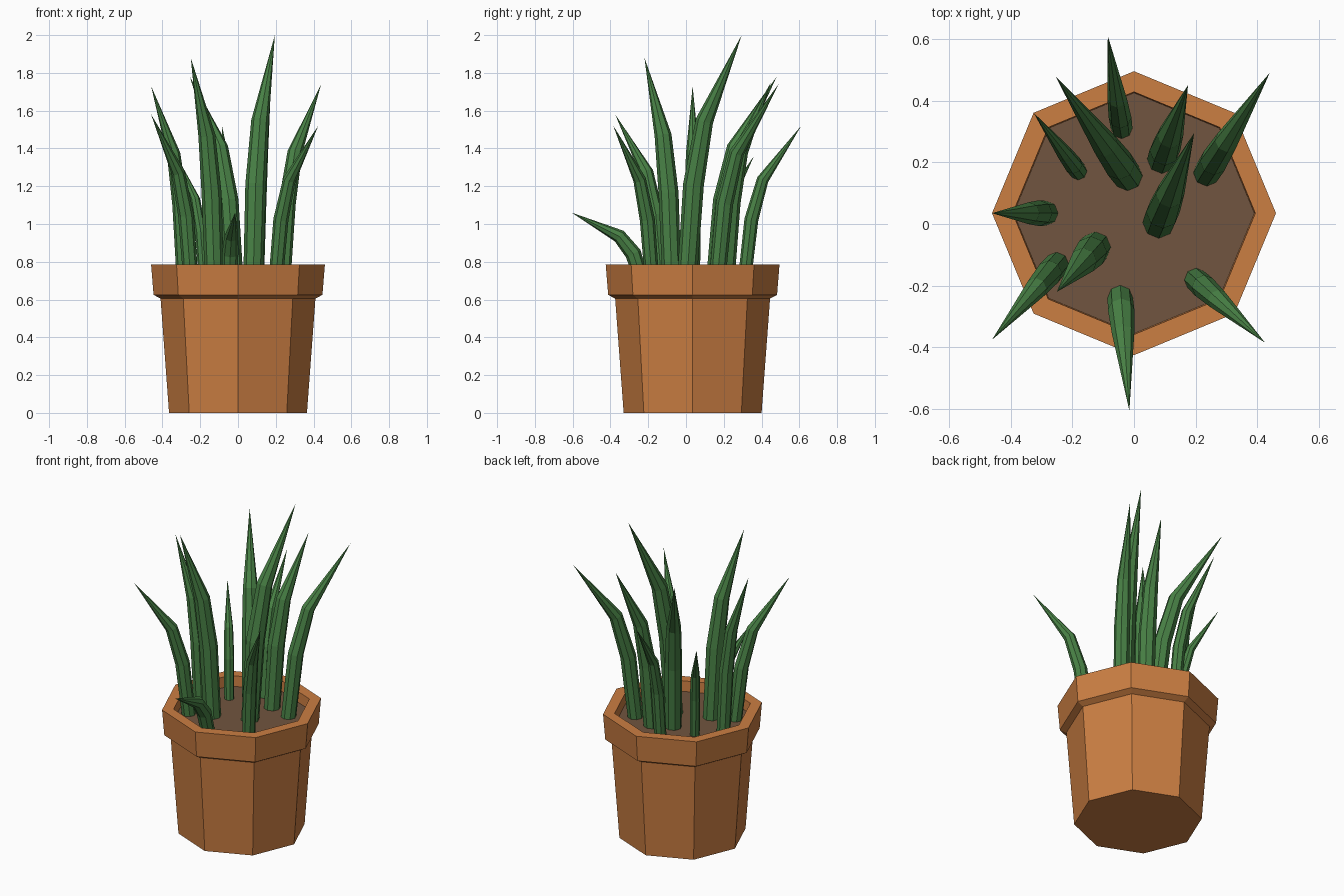
import bpy, bmesh, math
from mathutils import Vector

if "Cube" in bpy.data.objects:
    bpy.data.objects.remove(bpy.data.objects["Cube"])

POT_Y = 0.035
SOIL_Z = 0.72


def material(name, rgb):
    m = bpy.data.materials.new(name)
    m.diffuse_color = (*rgb, 1)
    m.use_nodes = True
    m.node_tree.nodes["Principled BSDF"].inputs["Base Color"].default_value = m.diffuse_color
    return m


terracotta = material("terracotta", (0.60, 0.21, 0.055))
earth = material("dark_soil", (0.165, 0.09, 0.05))
green = material("leaf_green", (0.065, 0.22, 0.06))


def loft(name, path, radii, mat, sides=8, level=False, cap_end=True):
    """Skin rings along a path; a zero radius makes a point."""
    bm = bmesh.new()
    rings = []
    for i, (p, r) in enumerate(zip(path, radii)):
        if r == 0:
            rings.append([bm.verts.new(p)])
            continue
        t = Vector((0, 0, 1))
        if not level and i > 0:
            t = ((path[i] - path[i - 1]).normalized()
                 + (path[i + 1] - path[i]).normalized())
        q = Vector((0, 0, 1)).rotation_difference(t)
        rings.append([bm.verts.new(p + q @ Vector(
            (r * math.cos(a), r * math.sin(a), 0)))
            for a in (2 * math.pi * k / sides for k in range(sides))])
    for a, b in zip(rings, rings[1:]):
        for k in range(sides):
            n = (k + 1) % sides
            bm.faces.new((a[k], a[n], b[0]) if len(b) == 1
                         else (a[k], a[n], b[n], b[k]))
    bm.faces.new(rings[0][::-1])
    if cap_end and len(rings[-1]) > 1:
        bm.faces.new(rings[-1])
    if not level:
        bmesh.ops.recalc_face_normals(bm, faces=bm.faces)
    me = bpy.data.meshes.new(name)
    bm.to_mesh(me)
    bm.free()
    me.materials.append(mat)
    ob = bpy.data.objects.new(name, me)
    bpy.context.collection.objects.link(ob)
    return ob


# Octagonal pot: tapered wall, flared rim, inner wall down to the soil
profile = [(0.365, 0), (0.41, 0.605), (0.447, 0.625), (0.46, 0.785),
           (0.393, 0.785), (0.39, SOIL_Z)]
loft("pot", [Vector((0, POT_Y, z)) for _, z in profile],
     [r for r, _ in profile], terracotta, level=True, cap_end=False)

# Soil surface
loft("soil", [Vector((0, POT_Y, z)) for z in (SOIL_Z - 0.02, SOIL_Z)],
     [0.388, 0.39], earth, level=True)

# Leaves: base x, base y, tip x, tip y, tip z, radius
leaves = [
    (-0.285, 0.035, -0.46, 0.035, 1.73, 0.042),
    (-0.18, 0.17, -0.325, 0.36, 1.36, 0.030),
    (-0.02, 0.155, -0.255, 0.48, 1.78, 0.051),
    (-0.04, 0.31, -0.085, 0.61, 1.52, 0.037),
    (0.09, 0.21, 0.175, 0.45, 1.75, 0.050),
    (0.235, 0.165, 0.44, 0.49, 1.74, 0.046),
    (0.08, 0.005, 0.195, 0.295, 2.00, 0.055),
    (0.20, -0.18, 0.425, -0.385, 1.52, 0.040),
    (-0.045, -0.235, -0.015, -0.605, 1.06, 0.043),
    (-0.125, -0.075, -0.25, -0.22, 1.88, 0.053),
    (-0.25, -0.13, -0.46, -0.375, 1.58, 0.042),
]
# Height fraction, outward lean fraction and width fraction of each ring
bends = [(0, 0, 0.95), (0.39, 0.12, 1.0), (0.65, 0.32, 0.85), (1, 1, 0)]
for n, (bx, by, tx, ty, tz, r) in enumerate(leaves, 1):
    z0 = SOIL_Z - 0.015
    path = [Vector((bx + (tx - bx) * f, by + (ty - by) * f, z0 + (tz - z0) * h))
            for h, f, _ in bends]
    loft(f"leaf_{n}", path, [r * w for _, _, w in bends], green)
